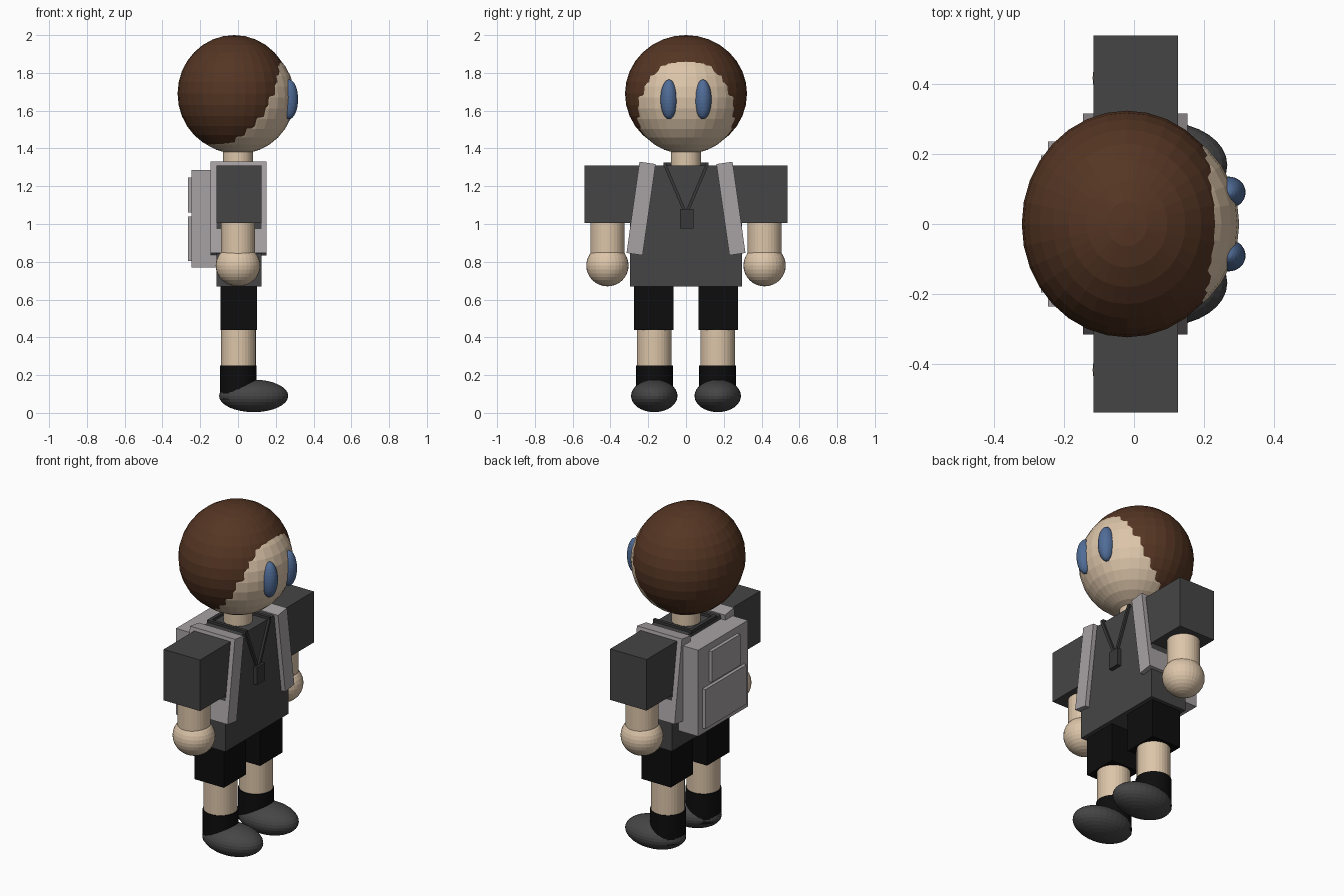
import bpy
import math
from mathutils import Vector

if "Cube" in bpy.data.objects:
    bpy.data.objects.remove(bpy.data.objects["Cube"], do_unlink=True)


def material(name, r, g, b):
    mat = bpy.data.materials.new(name)
    mat.use_nodes = True
    mat.diffuse_color = (r, g, b, 1)
    bsdf = mat.node_tree.nodes["Principled BSDF"]
    bsdf.inputs["Base Color"].default_value = (r, g, b, 1)
    bsdf.inputs["Roughness"].default_value = 0.8
    return mat


SKIN = material("skin", 0.72, 0.56, 0.40)
HAIR = material("brown_hair", 0.09, 0.036, 0.017)
EYE = material("blue_eye", 0.08, 0.15, 0.31)
SHIRT = material("dark_grey", 0.06, 0.06, 0.06)
BLACK = material("black", 0.004, 0.004, 0.004)
BAG = material("light_grey", 0.39, 0.36, 0.37)
CORD = material("charcoal", 0.04, 0.04, 0.04)


def finish(name, mat):
    ob = bpy.context.object
    ob.name = name
    ob.data.materials.append(mat)
    return ob


def ball(name, mat, centre, radii):
    bpy.ops.mesh.primitive_uv_sphere_add(segments=32, ring_count=16, radius=1, location=centre)
    ob = finish(name, mat)
    ob.scale = radii
    return ob


def tube(name, mat, x, y, z0, z1, r):
    bpy.ops.mesh.primitive_cylinder_add(vertices=32, radius=r, depth=z1 - z0,
                                        location=(x, y, (z0 + z1) / 2))
    return finish(name, mat)


def box(name, mat, low, high, tilt=0):
    low, high = Vector(low), Vector(high)
    bpy.ops.mesh.primitive_cube_add(size=1, location=(low + high) / 2, rotation=(tilt, 0, 0))
    ob = finish(name, mat)
    ob.scale = high - low
    return ob


def bar(name, mat, start, end, width):
    start, end = Vector(start), Vector(end)
    bpy.ops.mesh.primitive_cube_add(size=1, location=(start + end) / 2)
    ob = finish(name, mat)
    ob.rotation_euler = (end - start).to_track_quat('Z', 'Y').to_euler()
    ob.scale = (width, width, (end - start).length)
    return ob


# Head, with the hair as an overlapping ball set up and back
ball("head", SKIN, (0, 0, 1.67), (0.30, 0.30, 0.30))
ball("hair", HAIR, (-0.02, 0, 1.69), (0.30, 0.323, 0.31))
tube("neck", SKIN, 0, 0, 1.28, 1.45, 0.079)

# Shirt body
box("shirt", SHIRT, (-0.115, -0.297, 0.67), (0.125, 0.297, 1.31))

# Backpack with two pockets
box("backpack", BAG, (-0.245, -0.235, 0.77), (-0.115, 0.235, 1.285))
box("upper_pocket", BAG, (-0.265, -0.135, 1.06), (-0.24, 0.135, 1.245))
box("lower_pocket", BAG, (-0.265, -0.195, 0.805), (-0.24, 0.195, 1.04))

# Pendant and the cord behind the neck
box("pendant", CORD, (0.12, -0.033, 0.975), (0.15, 0.04, 1.08))
bar("cord_back", CORD, (-0.11, -0.12, 1.315), (-0.11, 0.12, 1.315), 0.02)

for side, s in (("left", 1), ("right", -1)):
    # Face
    ball(side + "_eye", EYE, (0.27, s * 0.09, 1.66), (0.048, 0.045, 0.105))

    # Arms
    box(side + "_sleeve", SHIRT, (-0.115, s * 0.375 - 0.162, 1.005), (0.125, s * 0.375 + 0.162, 1.31))
    tube(side + "_forearm", SKIN, 0, s * 0.416, 0.78, 1.02, 0.09)
    ball(side + "_hand", SKIN, (0, s * 0.416, 0.78), (0.118, 0.112, 0.11))

    # Legs
    box(side + "_shorts_leg", BLACK, (-0.093, s * 0.171 - 0.105, 0.44), (0.1, s * 0.171 + 0.105, 0.68))
    tube(side + "_shin", SKIN, 0.002, s * 0.168, 0.22, 0.46, 0.092)
    tube(side + "_sock", BLACK, 0.002, s * 0.167, 0.07, 0.25, 0.097)
    ball(side + "_shoe", SHIRT, (0.083, s * 0.168, 0.09), (0.183, 0.123, 0.086))

    # Shoulder strap looping round the body, splayed outward at the bottom
    box(side + "_strap", BAG, (-0.145, s * 0.238 - 0.043, 0.838), (0.152, s * 0.238 + 0.043, 1.326),
        tilt=s * math.radians(8.1))

    # Cord over the shoulder and down to the pendant
    bar(side + "_cord_top", CORD, (-0.115, s * 0.11, 1.315), (0.135, s * 0.11, 1.315), 0.02)
    bar(side + "_cord_front", CORD, (0.13, s * 0.11, 1.31), (0.13, s * 0.008, 1.07), 0.016)
